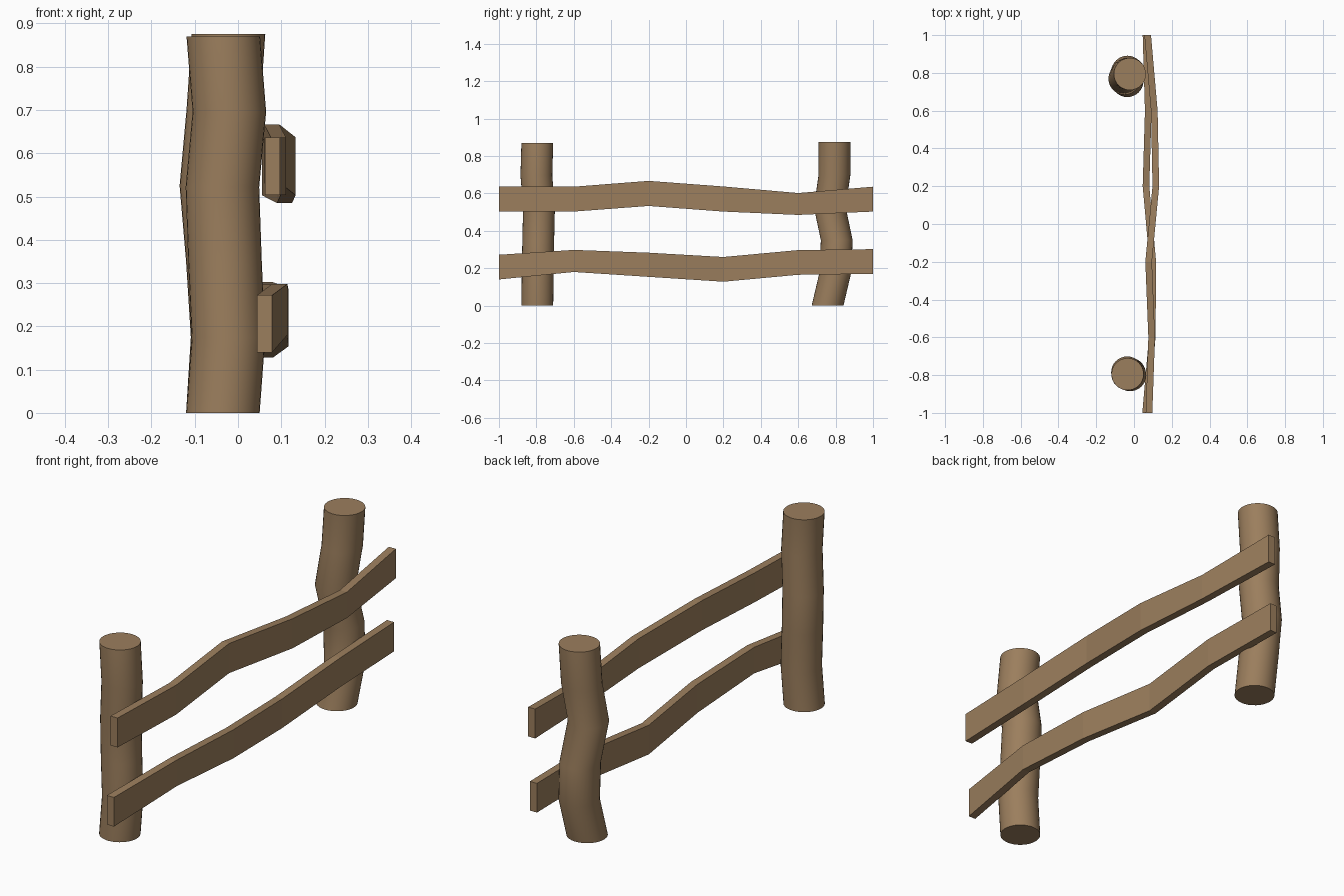
import bpy, bmesh, math

if "Cube" in bpy.data.objects:
    bpy.data.objects.remove(bpy.data.objects["Cube"])

wood = bpy.data.materials.new("weathered_wood")
wood.diffuse_color = (0.33, 0.21, 0.11, 1)
wood.use_nodes = True
wood.node_tree.nodes["Principled BSDF"].inputs["Base Color"].default_value = wood.diffuse_color


def loft(name, rings, smooth=False):
    """Skin a list of closed rings and cap both ends."""
    bm = bmesh.new()
    loops = [[bm.verts.new(p) for p in ring] for ring in rings]
    n = len(loops[0])
    for a, b in zip(loops, loops[1:]):
        for i in range(n):
            j = (i + 1) % n
            bm.faces.new((a[i], a[j], b[j], b[i]))
    bm.faces.new(loops[0])
    bm.faces.new(loops[-1])
    bmesh.ops.recalc_face_normals(bm, faces=bm.faces)
    mesh = bpy.data.meshes.new(name)
    bm.to_mesh(mesh)
    bm.free()
    mesh.materials.append(wood)
    obj = bpy.data.objects.new(name, mesh)
    bpy.context.collection.objects.link(obj)
    if smooth:
        bpy.ops.object.select_all(action='DESELECT')
        obj.select_set(True)
        bpy.context.view_layer.objects.active = obj
        bpy.ops.object.shade_smooth_by_angle(angle=math.radians(35))
    return obj


def post(name, height, centres, radius=0.085, sides=32):
    """Crooked round post: ring centres (x, y) at even heights."""
    rings = []
    for k, (x, y) in enumerate(centres):
        z = height * k / (len(centres) - 1)
        rings.append([(x + radius * math.cos(math.tau * i / sides),
                       y + radius * math.sin(math.tau * i / sides), z)
                      for i in range(sides)])
    return loft(name, rings, smooth=True)


def rail(name, stations, thick=0.035):
    """Warped plank along y: inner x, bottom z and top z at even stations."""
    rings = []
    for k, (x, low, high) in enumerate(stations):
        y = -1 + 2 * k / (len(stations) - 1)
        rings.append([(x, y, low), (x + thick, y, low),
                      (x + thick, y, high), (x, y, high)])
    return loft(name, rings)


# Posts
post("front_post", 0.87, [(-.035, -.795), (-.022, -.793), (-.03, -.79),
                          (-.036, -.786), (-.02, -.80), (-.034, -.795)])
post("back_post", 0.875, [(-.035, .757), (-.024, .798), (-.035, .806),
                          (-.05, .769), (-.034, .794), (-.022, .794)])

# Rails
rail("upper_rail", [(.062, .503, .636), (.076, .503, .636), (.06, .533, .667),
                    (.098, .503, .637), (.09, .485, .602), (.055, .503, .636)])
rail("lower_rail", [(.044, .14, .272), (.079, .18, .298), (.082, .154, .283),
                    (.046, .128, .26), (.058, .165, .297), (.046, .17, .302)])
